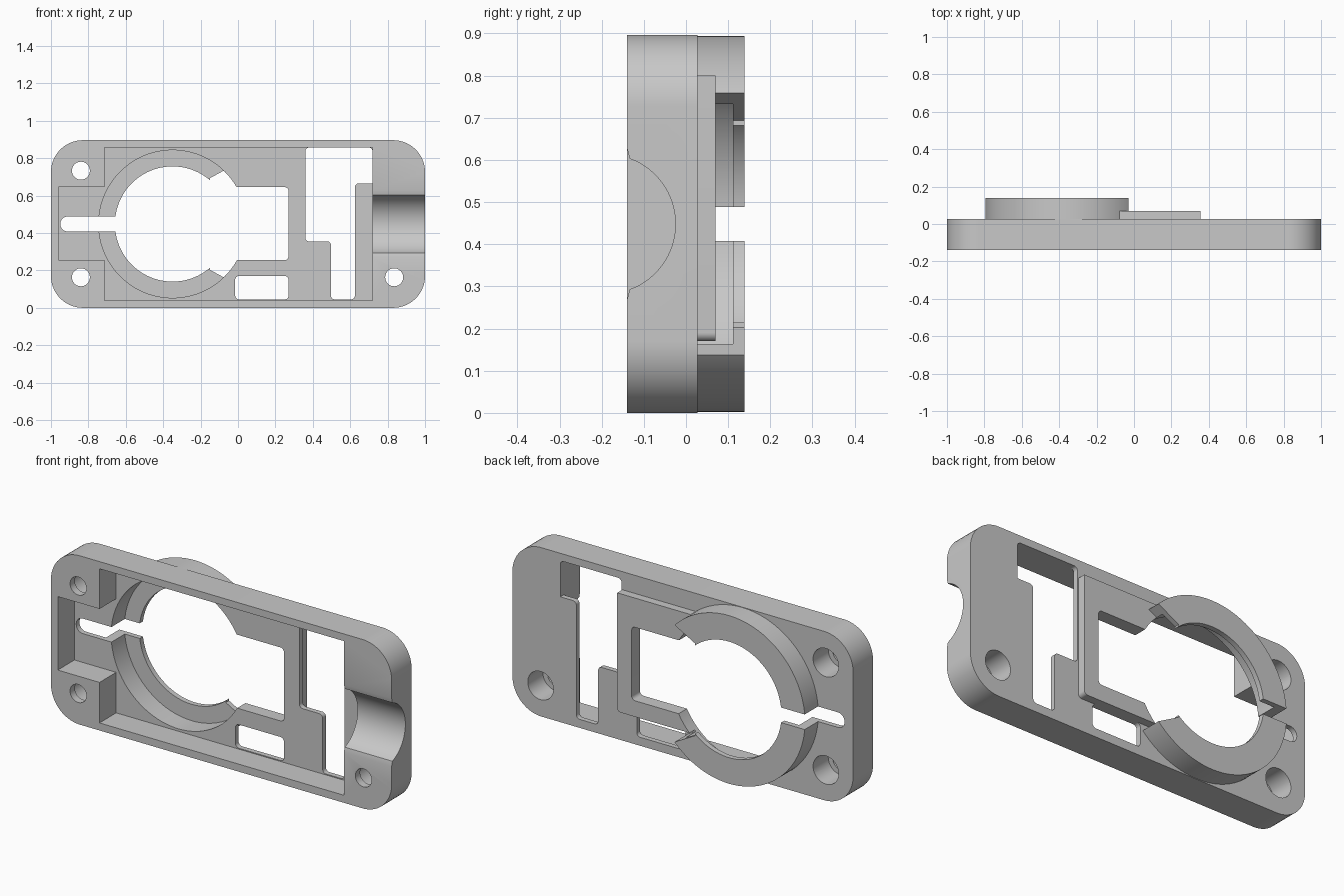
import bpy, bmesh, math
from mathutils import Vector

cube = bpy.data.objects.get("Cube")
if cube:
    bpy.data.objects.remove(cube, do_unlink=True)

MID = 0.448          # height of the centre line
RING_X = -0.35       # ring centre
BACK = 0.027         # rear face of the housing
FLOOR = 0.0          # pocket floor

grey = bpy.data.materials.new("light_grey")
grey.use_nodes = True
grey.diffuse_color = (0.58, 0.58, 0.58, 1)
bsdf = next(n for n in grey.node_tree.nodes if n.type == 'BSDF_PRINCIPLED')
bsdf.inputs["Base Color"].default_value = grey.diffuse_color
bsdf.inputs["Roughness"].default_value = 0.6


def rounded(points, radii):
    """Round the corners of a polygon; radii is one value or one per corner."""
    pts = [Vector(p) for p in points]
    if not isinstance(radii, (list, tuple)):
        radii = [radii] * len(pts)
    out = []
    for i, (p, r) in enumerate(zip(pts, radii)):
        if r == 0:
            out.append(p)
            continue
        u = (pts[i - 1] - p).normalized()
        v = (pts[(i + 1) % len(pts)] - p).normalized()
        half = math.acos(u.dot(v)) / 2
        centre = p + (u + v).normalized() * r / math.sin(half)
        a = p + u * r / math.tan(half) - centre
        b = p + v * r / math.tan(half) - centre
        steps = 16 if r > 0.1 else 6
        out += [centre + a.lerp(b, k / steps).normalized() * r for k in range(steps + 1)]
    return out


def rect(x0, x1, z0, z1, radii=0):
    return rounded([(x0, z0), (x1, z0), (x1, z1), (x0, z1)], radii)


def circle(x, z, r, n=96):
    return [(x + r * math.cos(math.tau * k / n), z + r * math.sin(math.tau * k / n))
            for k in range(n)]


def prism(name, outline, start, end, axis='Y'):
    """Extrude an x-z outline along y, or a y-z outline along x."""
    bm = bmesh.new()
    if axis == 'Y':
        verts = [bm.verts.new((p[0], start, p[1])) for p in outline]
        move = (0, end - start, 0)
    else:
        verts = [bm.verts.new((start, p[0], p[1])) for p in outline]
        move = (end - start, 0, 0)
    face = bm.faces.new(verts)
    grown = bmesh.ops.extrude_face_region(bm, geom=[face])
    bmesh.ops.translate(bm, vec=move,
                        verts=[g for g in grown["geom"] if isinstance(g, bmesh.types.BMVert)])
    bmesh.ops.recalc_face_normals(bm, faces=bm.faces)
    mesh = bpy.data.meshes.new(name)
    bm.to_mesh(mesh)
    bm.free()
    mesh.materials.append(grey)
    obj = bpy.data.objects.new(name, mesh)
    bpy.context.collection.objects.link(obj)
    return obj


def cut(target, outline, start=-0.5, end=0.5, axis='Y'):
    """Subtract a prism from the target and discard the cutter."""
    cutter = prism("cutter", outline, start, end, axis)
    cutter.hide_render = True
    mod = target.modifiers.new("cut", 'BOOLEAN')
    mod.operation = 'DIFFERENCE'
    mod.solver = 'EXACT'
    mod.object = cutter
    bpy.context.view_layer.objects.active = target
    bpy.ops.object.modifier_apply(modifier=mod.name)
    bpy.data.objects.remove(cutter, do_unlink=True)


# Shared openings
bore = circle(RING_X, MID, 0.395)
window = rect(-0.3, 0.27, 0.255, 0.645, [0, 0.02, 0.02, 0])
cable_slot = rect(-0.95, -0.4, MID - 0.04, MID + 0.04, [0.039, 0, 0, 0.039])

# Housing: rounded plate with a T-shaped front pocket
housing = prism("housing", rect(-1, 1, 0, 0.896, 0.17), -0.14, BACK)
pocket = [(-0.715, 0.04), (0.72, 0.04), (0.72, 0.858), (-0.715, 0.858),
          (-0.715, 0.645), (-0.96, 0.645), (-0.96, 0.255), (-0.715, 0.255)]
cut(housing, pocket, -0.5, FLOOR)

# Openings through the pocket floor
for outline in (bore, window, cable_slot, rect(-0.015, 0.27, 0.045, 0.17, 0.02)):
    cut(housing, outline, FLOOR - 0.03, 0.5)
stepped = [(0.36, 0.355), (0.497, 0.355), (0.497, 0.045), (0.625, 0.045),
           (0.625, 0.665), (0.719, 0.665), (0.719, 0.857), (0.36, 0.857)]
cut(housing, rounded(stepped, [0.02] * 5 + [0, 0.02, 0.02]), FLOOR - 0.03, 0.5)

# Screw holes, counterbored from the rear
for x, z in ((-0.84, 0.733), (-0.84, 0.163), (0.835, 0.163)):
    cut(housing, circle(x, z, 0.048, 40))
    cut(housing, circle(x, z, 0.075, 40), -0.1, 0.5)

# Rounded cable groove in the side wall, flared at the front
arc = [math.radians(20 + 140 * k / 32) for k in range(33)]
groove = [(-0.19 + 0.165 * math.sin(a), MID + 0.165 * math.cos(a)) for a in arc]
groove = ([(-0.2, MID + 0.18), (-0.14, MID + 0.18)] + groove
          + [(-0.14, MID - 0.18), (-0.2, MID - 0.18)])
cut(housing, groove, 0.71, 1.1, 'X')

# Raised rear frame around the window
frame = prism("raised_frame", rect(-0.1, 0.355, 0.17, 0.8, [0, 0.02, 0, 0]), 0.015, 0.07)
cut(frame, bore)
cut(frame, window)

# Split retaining ring with an inner lip at the rear
ring = prism("retaining_ring", circle(RING_X, MID, 0.446), 0.015, 0.139)
cut(ring, bore, -0.5, 0.112)
cut(ring, circle(RING_X, MID, 0.308))
cut(ring, cable_slot)
mouth = [(-0.15, 0.245), (-0.04, 0.305), (0.3, 0.49)]
mouth = [(x, MID + dz) for x, dz in mouth] + [(x, MID - dz) for x, dz in reversed(mouth)]
cut(ring, mouth)

# Smooth the curved walls, keep the edges crisp
bpy.ops.object.select_all(action='DESELECT')
for obj in (housing, frame, ring):
    obj.select_set(True)
bpy.context.view_layer.objects.active = housing
bpy.ops.object.shade_smooth_by_angle(angle=math.radians(30))
